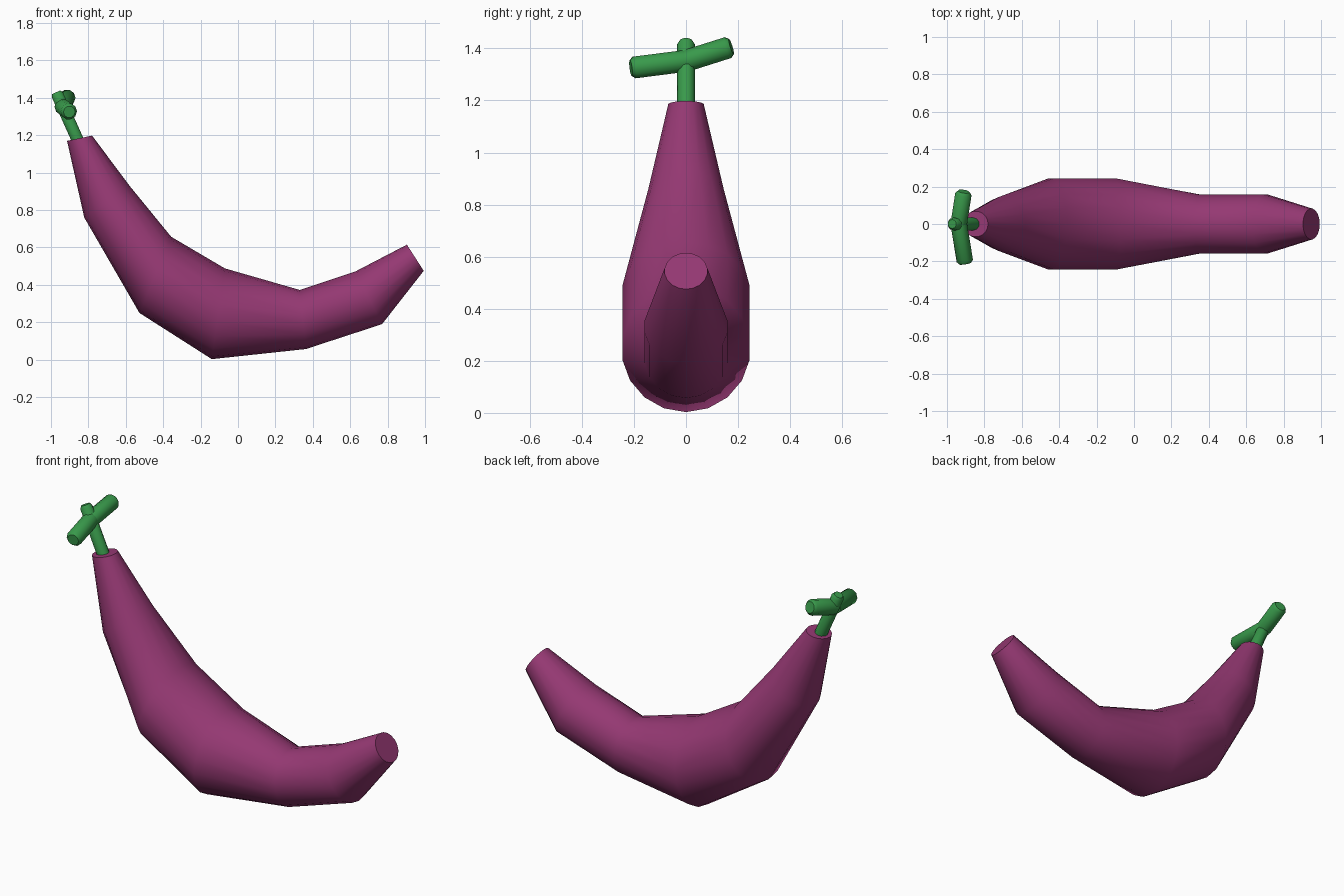
import bpy, bmesh, math
from mathutils import Vector

if "Cube" in bpy.data.objects:
    bpy.data.objects.remove(bpy.data.objects["Cube"])


def material(name, color):
    m = bpy.data.materials.new(name)
    m.diffuse_color = (*color, 1)
    m.use_nodes = True
    m.node_tree.nodes["Principled BSDF"].inputs["Base Color"].default_value = m.diffuse_color
    return m


def loft(name, rings, sides, mat):
    """Skin ellipses given as (centre, axis a, axis b) and cap both ends."""
    bm = bmesh.new()
    loops = []
    for c, a, b in rings:
        loops.append([bm.verts.new(c + a * math.cos(t) + b * math.sin(t))
                      for t in (2 * math.pi * i / sides for i in range(sides))])
    for p, q in zip(loops, loops[1:]):
        for i in range(sides):
            j = (i + 1) % sides
            bm.faces.new((p[i], p[j], q[j], q[i]))
    bm.faces.new(loops[0])
    bm.faces.new(loops[-1])
    bmesh.ops.recalc_face_normals(bm, faces=bm.faces[:])
    me = bpy.data.meshes.new(name)
    bm.to_mesh(me)
    bm.free()
    me.materials.append(mat)
    ob = bpy.data.objects.new(name, me)
    bpy.context.collection.objects.link(ob)
    bpy.context.view_layer.objects.active = ob
    ob.select_set(True)
    bpy.ops.object.shade_smooth_by_angle(angle=math.radians(42))
    ob.select_set(False)
    return ob


def rod(name, start, end, radius, mat, sides=10, chamfer=0.015):
    """Straight round rod with a chamfered far end."""
    start, end = Vector(start), Vector(end)
    d = (end - start).normalized()
    side = Vector((0, 1, 0)) if abs(d.y) < 0.7 else Vector((1, 0, 0))
    a = (side - d * side.dot(d)).normalized()
    b = d.cross(a)
    rings = [(c, a * r, b * r) for c, r in
             ((start, radius), (end - d * chamfer, radius), (end, radius * 0.72))]
    return loft(name, rings, sides, mat)


purple = material("purple skin", (0.30, 0.04, 0.17))
green = material("green stem", (0.04, 0.32, 0.07))

# Curved body: outer point, inner point (x, z) and half width of each ring
sections = [
    ((-0.914, 1.17), (-0.78, 1.198), 0.069),
    ((-0.822, 0.76), (-0.58, 0.93), 0.147),
    ((-0.527, 0.25), (-0.357, 0.657), 0.248),
    ((-0.14, 0.003), (-0.07, 0.488), 0.248),
    ((0.363, 0.057), (0.33, 0.373), 0.161),
    ((0.77, 0.19), (0.63, 0.473), 0.161),
    ((0.993, 0.475), (0.903, 0.615), 0.083),
]
rings = []
for lo, hi, w in sections:
    lo, hi = Vector((lo[0], 0, lo[1])), Vector((hi[0], 0, hi[1]))
    rings.append(((lo + hi) / 2, (lo - hi) / 2, Vector((0, w, 0))))
loft("body", rings, 18, purple)

# Stem with two short side twigs
rod("stem", (-0.853, 0, 1.165), (-0.972, 0, 1.43), 0.034, green)
hub = (-0.937, 0, 1.352)
rod("front_twig", hub, (-0.902, -0.212, 1.325), 0.044, green)
rod("back_twig", hub, (-0.91, 0.174, 1.407), 0.044, green)
